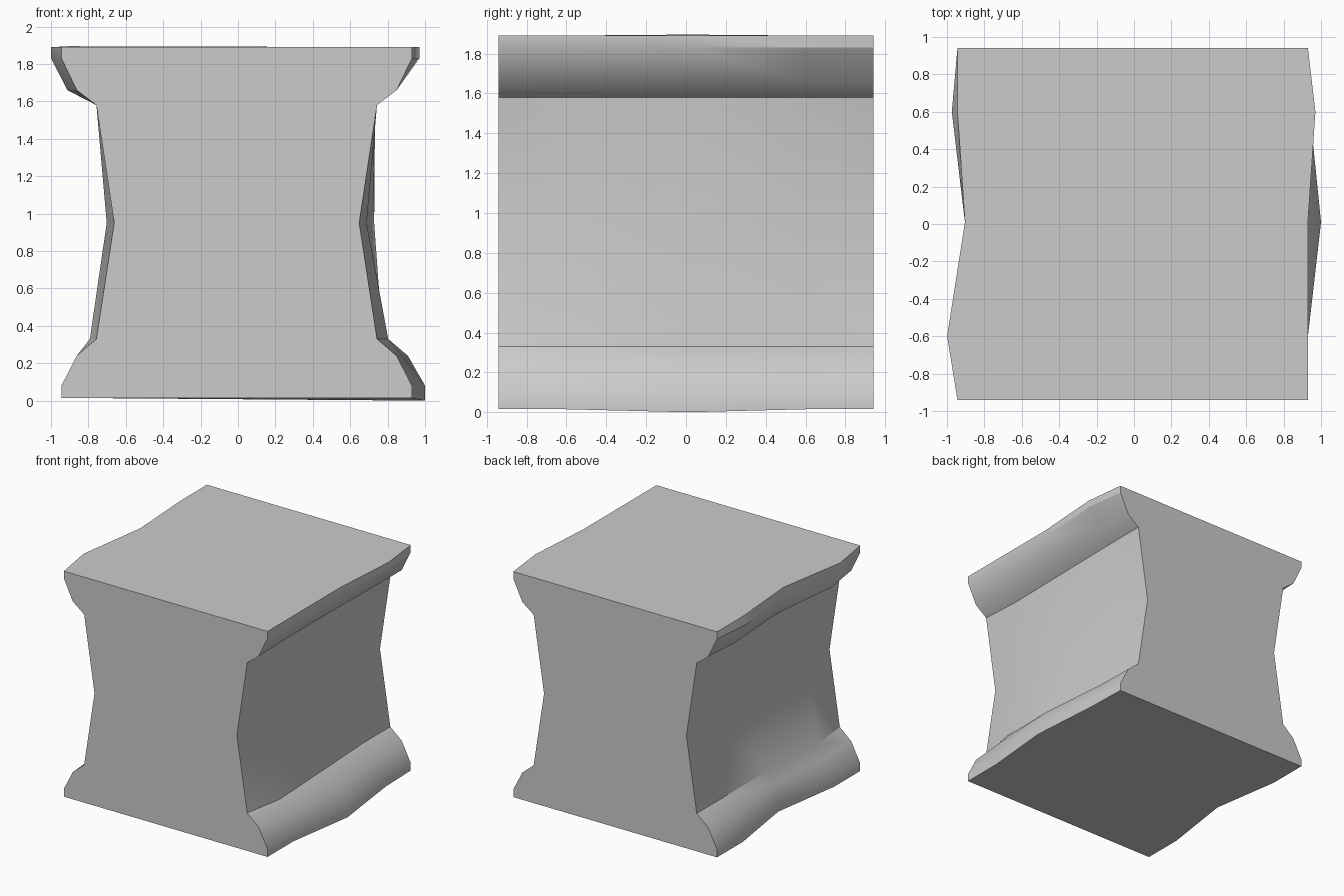
import bpy, bmesh, math

if "Cube" in bpy.data.objects:
    bpy.data.objects.remove(bpy.data.objects["Cube"])

# Half profile of the end face, top to bottom: (distance from centre, z)
PROFILE = [(0.937, 1.89), (0.937, 1.83), (0.855, 1.66), (0.75, 1.58), (0.655, 0.95),
           (0.75, 0.33), (0.855, 0.24), (0.937, 0.08), (0.937, 0.015)]
COLUMNS = [-0.94, -0.6, 0.01, 0.6, 0.94]

# Outward wobble of each profile row at the three inner columns
RIGHT = [(0, 0, .04), (0, 0, .04), (-.01, -.01, 0), (-.02, -.01, 0), (.04, .08, .02),
         (.06, .03, 0), (.03, .06, .01), (0, .07, .01), (0, .07, .01)]
LEFT = [(.055, -.04, 0), (.055, -.04, .03), (.05, -.02, .02), (0, -.01, 0), (.04, 0, .04),
        (.035, 0, 0), (0, -.04, 0), (0, -.08, 0), (0, -.09, 0)]


def side_points(bm, y, col, sign, wobble):
    points = []
    for (half, z), row in zip(PROFILE, wobble):
        push = row[col - 1] if 0 < col < 4 else 0
        points.append(bm.verts.new((sign * (half + push) - 0.007, y, z)))
    return points


# Closed cross-section rings along the depth, bridged and capped
bm = bmesh.new()
rings = []
for c, y in enumerate(COLUMNS):
    right = side_points(bm, y, c, 1, RIGHT)
    left = side_points(bm, y, c, -1, LEFT)
    if c == 2:
        right[-1].co.z = 0.0
        left[0].co.z = 1.895
    rings.append(right + left[::-1])
n = len(rings[0])
for a, b in zip(rings, rings[1:]):
    for i in range(n):
        j = (i + 1) % n
        bm.faces.new((a[i], a[j], b[j], b[i]))
bm.faces.new(rings[0])
bm.faces.new(rings[-1][::-1])
bmesh.ops.recalc_face_normals(bm, faces=bm.faces)

mesh = bpy.data.meshes.new("waisted_block")
bm.to_mesh(mesh)
bm.free()
block = bpy.data.objects.new("waisted_block", mesh)
bpy.context.collection.objects.link(block)
bpy.context.view_layer.objects.active = block
block.select_set(True)
bpy.ops.object.shade_smooth_by_angle(angle=math.radians(30))
